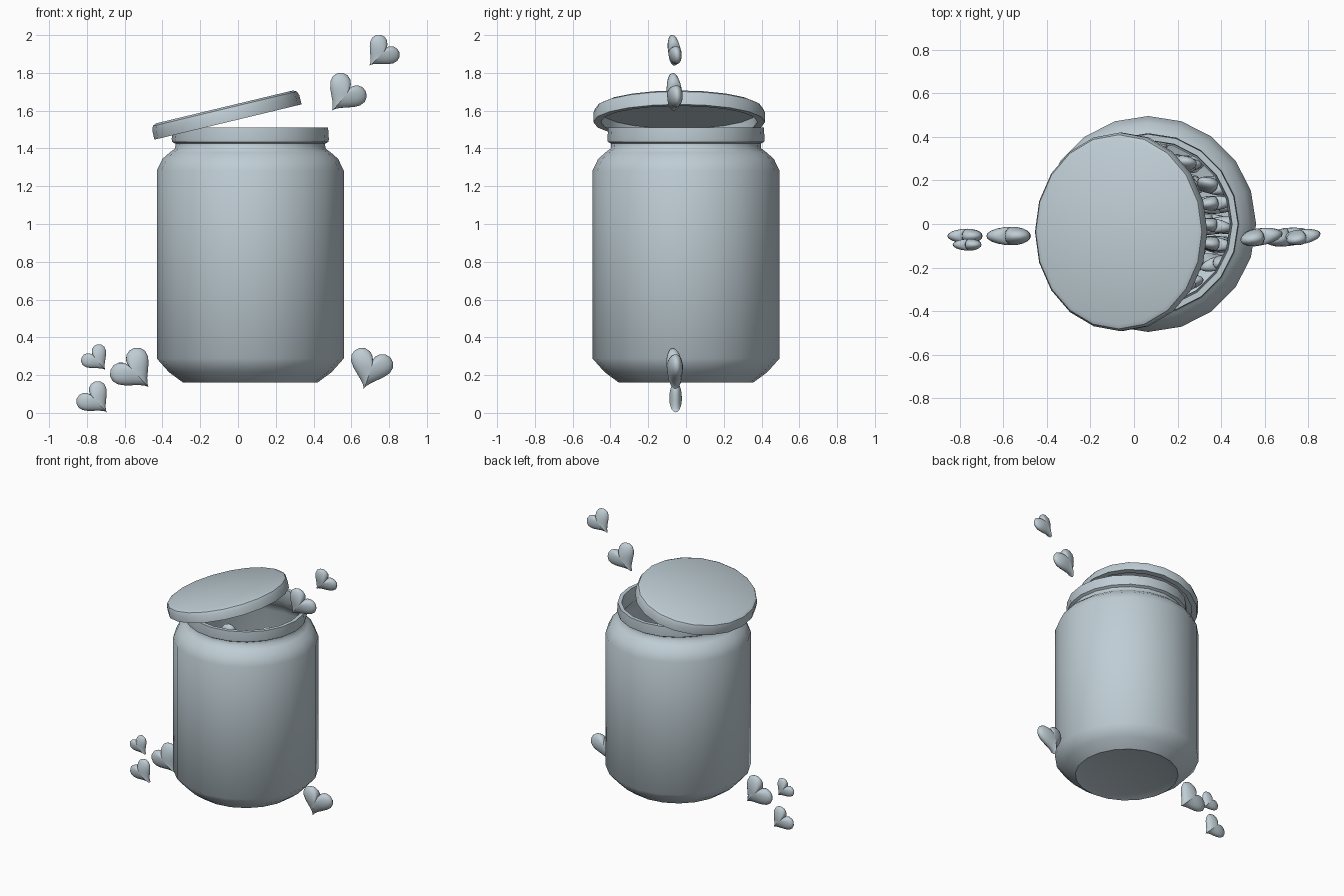
import bpy, bmesh, math, random
from mathutils import Matrix, Vector

random.seed(4)
cube = bpy.data.objects.get("Cube")
if cube:
    bpy.data.objects.remove(cube)

# Single blue-grey material
grey = bpy.data.materials.new("pale_blue_grey")
grey.use_nodes = True
colour = (0.52, 0.61, 0.66, 1)
grey.diffuse_color = colour
grey.node_tree.nodes["Principled BSDF"].inputs["Base Color"].default_value = colour


def finish(bm, name, angle):
    """Turn a bmesh into a smooth-shaded object."""
    bmesh.ops.remove_doubles(bm, verts=bm.verts, dist=1e-5)
    bmesh.ops.recalc_face_normals(bm, faces=bm.faces)
    mesh = bpy.data.meshes.new(name)
    bm.to_mesh(mesh)
    bm.free()
    mesh.materials.append(grey)
    ob = bpy.data.objects.new(name, mesh)
    bpy.context.collection.objects.link(ob)
    bpy.ops.object.select_all(action='DESELECT')
    ob.select_set(True)
    bpy.context.view_layer.objects.active = ob
    bpy.ops.object.shade_smooth_by_angle(angle=math.radians(angle))
    return ob


def lathe(name, profile, angle, sides=20):
    """Spin an (r, z) profile around z."""
    bm = bmesh.new()
    verts = [bm.verts.new((r, 0, z)) for r, z in profile]
    edges = [bm.edges.new(pair) for pair in zip(verts, verts[1:])]
    bmesh.ops.spin(bm, geom=verts + edges, cent=(0, 0, 0), axis=(0, 0, 1),
                   angle=math.tau, steps=sides, use_duplicate=False)
    return finish(bm, name, angle)


# Jar: outer wall up to the rim, then back down the inside
jar = lathe("jar", [
    (0, 0.18), (0.30, 0.175), (0.355, 0.16), (0.43, 0.215), (0.495, 0.288),
    (0.495, 1.283), (0.465, 1.345), (0.425, 1.38), (0.398, 1.40), (0.396, 1.425),
    (0.414, 1.435), (0.416, 1.45), (0.412, 1.51),
    (0.385, 1.51), (0.375, 1.41), (0.44, 1.34), (0.47, 1.28),
    (0.47, 0.295), (0.35, 0.20), (0, 0.20)], 50)
jar.location.x = 0.065

# Lid: shallow hollow cap, tipped up on the left side
lid = lathe("lid", [
    (0, 0.082), (0.425, 0.082), (0.445, 0.072), (0.455, 0.05), (0.455, 0),
    (0.415, 0), (0.41, 0.05), (0, 0.05)], 35)
lid.location = (-0.053, -0.036, 1.54)
lid.rotation_euler.y = math.radians(-13.5)
lid.scale.x = 0.88


def heart_mesh(name, segments=28, rings=5):
    """Puffy heart of width 1 in the xz plane, tip down."""
    bm = bmesh.new()
    loops = []
    for k in range(1 - rings, rings):
        a = math.pi / 2 * k / rings
        s, y = math.cos(a), 0.18 * math.sin(a)
        loop = []
        for i in range(segments):
            t = math.tau * i / segments
            x = 16 * math.sin(t) ** 3
            z = (13 * math.cos(t) - 5 * math.cos(2 * t)
                 - 2 * math.cos(3 * t) - math.cos(4 * t))
            loop.append(bm.verts.new((x / 32 * s, y, z / 32 * s)))
        loops.append(loop)
    for a, b in zip(loops, loops[1:]):
        for i in range(segments):
            j = (i + 1) % segments
            bm.faces.new((a[i], a[j], b[j], b[i]))
    for loop, y in ((loops[0], -0.18), (loops[-1], 0.18)):
        tip = bm.verts.new((0, y, 0))
        for i in range(segments):
            bm.faces.new((loop[i], loop[(i + 1) % segments], tip))
    return finish(bm, name, 80)


template = heart_mesh("loose_heart_1")
heart_data = template.data


def place_heart(name, centre, width, roll, yaw=0, pitch=0, ob=None):
    """Place a heart with the middle of its bounds at centre."""
    if ob is None:
        ob = bpy.data.objects.new(name, heart_data)
        bpy.context.collection.objects.link(ob)
    m = (Matrix.Rotation(math.radians(yaw), 4, 'Z')
         @ Matrix.Rotation(math.radians(pitch), 4, 'X')
         @ Matrix.Rotation(math.radians(roll), 4, 'Y') @ Matrix.Scale(width, 4))
    pts = [m @ v.co for v in heart_data.vertices]
    mid = Vector([(min(p[i] for p in pts) + max(p[i] for p in pts)) / 2 for i in range(3)])
    ob.matrix_world = Matrix.Translation(Vector(centre) - mid) @ m


# Loose hearts around the jar: centre, width, roll, yaw, pitch
loose = [
    ((0.775, -0.06, 1.92), 0.185, 43, 8, 8),
    ((0.585, -0.06, 1.70), 0.22, 38, 8, 4),
    ((0.71, -0.06, 0.235), 0.232, 17, 6, 4),
    ((-0.575, -0.055, 0.24), 0.235, -43, 0, 0),
    ((-0.765, -0.095, 0.295), 0.15, -40, 0, 0),
    ((-0.775, -0.055, 0.085), 0.185, -43, 0, 0),
]
for n, args in enumerate(loose):
    place_heart(f"loose_heart_{n + 1}", *args, ob=template if n == 0 else None)

# Hearts filling the jar in layers, thinning out at the top
count = 0
for layer in range(7):
    z = 0.31 + layer * 0.15
    limit = 0.22 if layer == 6 else 0.36
    for ix in range(-2, 3):
        for iy in range(-4, 5):
            x = ix * 0.155 + random.uniform(-0.02, 0.02)
            y = iy * 0.09 + random.uniform(-0.01, 0.01)
            if math.hypot(x, y) > limit or (layer == 6 and (ix + iy) % 2):
                continue
            count += 1
            place_heart(f"jar_heart_{count}", (x + 0.065, y, z + random.uniform(-0.03, 0.03)),
                        random.uniform(0.17, 0.2), random.uniform(-70, 70),
                        random.uniform(-18, 18), random.uniform(-12, 12))
